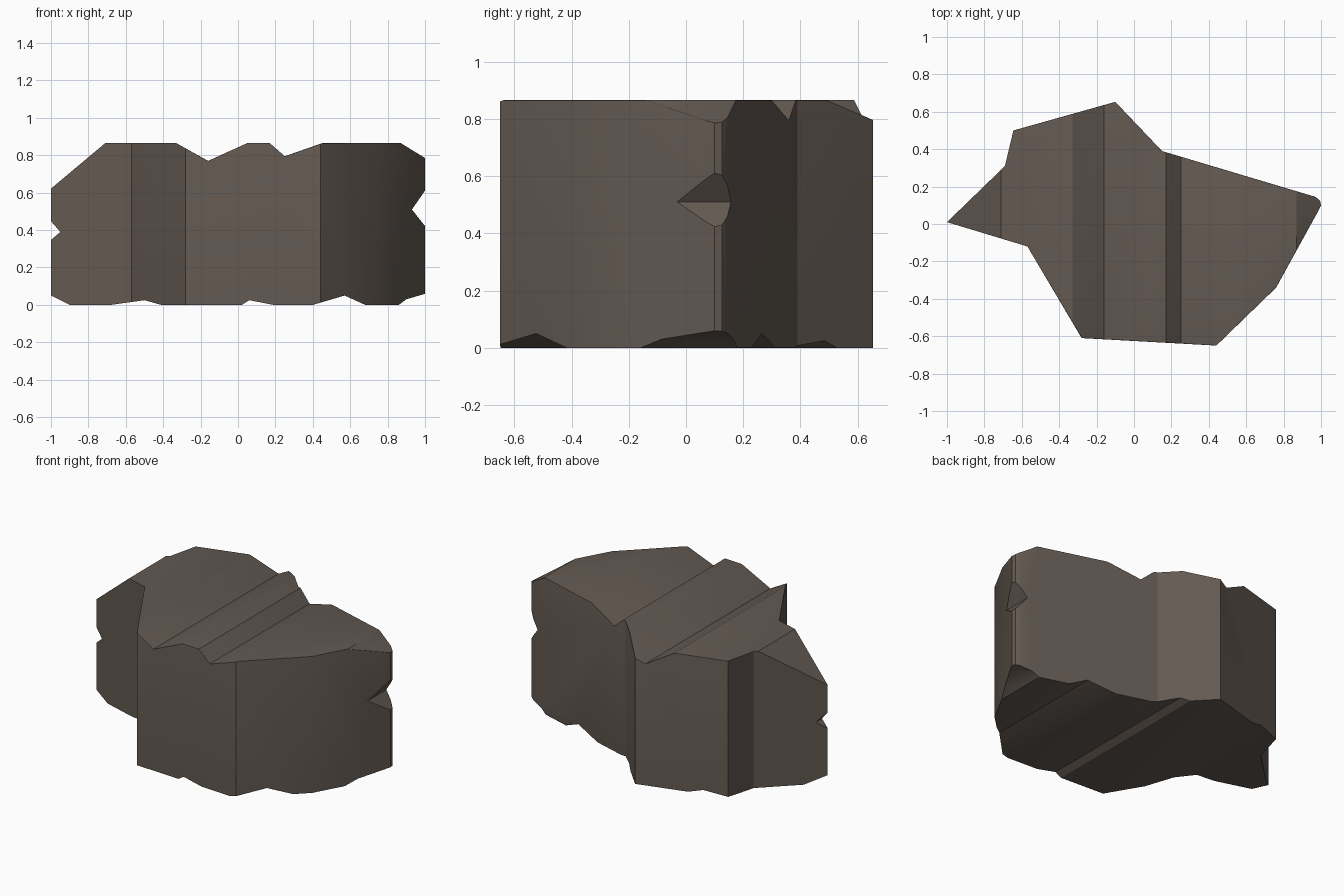
import bpy, bmesh

if "Cube" in bpy.data.objects:
    bpy.data.objects.remove(bpy.data.objects["Cube"])

# Rock outline seen from above (x, y) and from the front (x, z)
PLAN = [(-1, .01), (-.57, -.12), (-.28, -.61), (.44, -.65), (.76, -.34),
        (.98, .06), (1, .10), (.995, .125), (.97, .145),
        (.15, .39), (-.10, .653), (-.645, .50), (-.69, .31)]
SIDE = [(-1.02, .605), (-.71, .865), (-.33, .865), (-.16, .77), (.05, .865),
        (.17, .865), (.25, .795), (.45, .865), (.87, .865), (1.02, .773),
        (1.02, .64), (.93, .51), (.985, .44), (1.02, .40), (1.02, .065), (.90, .03),
        (.86, 0), (.68, 0), (.57, .05), (.40, 0), (.19, 0), (.06, .025),
        (.02, 0), (-.41, 0), (-.50, .025), (-.68, 0), (-.90, 0),
        (-1.02, .06), (-1.02, .33), (-.95, .39), (-1.02, .47)]

stone = bpy.data.materials.new("brown stone")
stone.diffuse_color = (0.125, 0.1, 0.083, 1)
stone.use_nodes = True
stone.node_tree.nodes["Principled BSDF"].inputs["Base Color"].default_value = stone.diffuse_color


def prism(name, start, offset):
    """Extrude a closed outline along an offset."""
    bm = bmesh.new()
    face = bm.faces.new([bm.verts.new(p) for p in start])
    ext = bmesh.ops.extrude_face_region(bm, geom=[face], use_keep_orig=True)
    bmesh.ops.translate(bm, vec=offset,
                        verts=[v for v in ext["geom"] if isinstance(v, bmesh.types.BMVert)])
    bmesh.ops.recalc_face_normals(bm, faces=bm.faces)
    me = bpy.data.meshes.new(name)
    bm.to_mesh(me)
    bm.free()
    me.materials.append(stone)
    ob = bpy.data.objects.new(name, me)
    bpy.context.collection.objects.link(ob)
    return ob


# Rock = plan prism intersected with the grooved side profile
rock = prism("rock", [(x, y, -.2) for x, y in PLAN], (0, 0, 1.3))
cutter = prism("profile_cutter", [(x, -1, z) for x, z in SIDE], (0, 2, 0))
mod = rock.modifiers.new("cut", 'BOOLEAN')
mod.operation, mod.solver, mod.object = 'INTERSECT', 'EXACT', cutter
bpy.context.view_layer.update()
mesh = bpy.data.meshes.new_from_object(
    rock.evaluated_get(bpy.context.evaluated_depsgraph_get()))
rock.modifiers.clear()
rock.data = mesh
bpy.data.objects.remove(cutter)

# Worn rounding on the top rim and the lower rear right rim
bm = bmesh.new()
bm.from_mesh(mesh)
bm.normal_update()
worn = []
for e in bm.edges:
    if len(e.link_faces) != 2:
        continue
    wall, cap = sorted(e.link_faces, key=lambda f: abs(f.normal.z))
    if abs(wall.normal.z) > .05 or abs(cap.normal.z) < .7:
        continue
    mid = (e.verts[0].co + e.verts[1].co) / 2
    top = cap.normal.z > 0 and -.63 < mid.x < .95
    low = cap.normal.z < 0 and .15 < mid.x < .9 and mid.y > .1
    if top or low:
        worn.append(e)
bmesh.ops.bevel(bm, geom=worn, offset=.045, offset_type='OFFSET', segments=4,
                profile=.5, affect='EDGES', clamp_overlap=True)
bm.to_mesh(mesh)
bm.free()

bpy.context.view_layer.objects.active = rock
rock.select_set(True)
bpy.ops.object.shade_smooth_by_angle(angle=.42)
